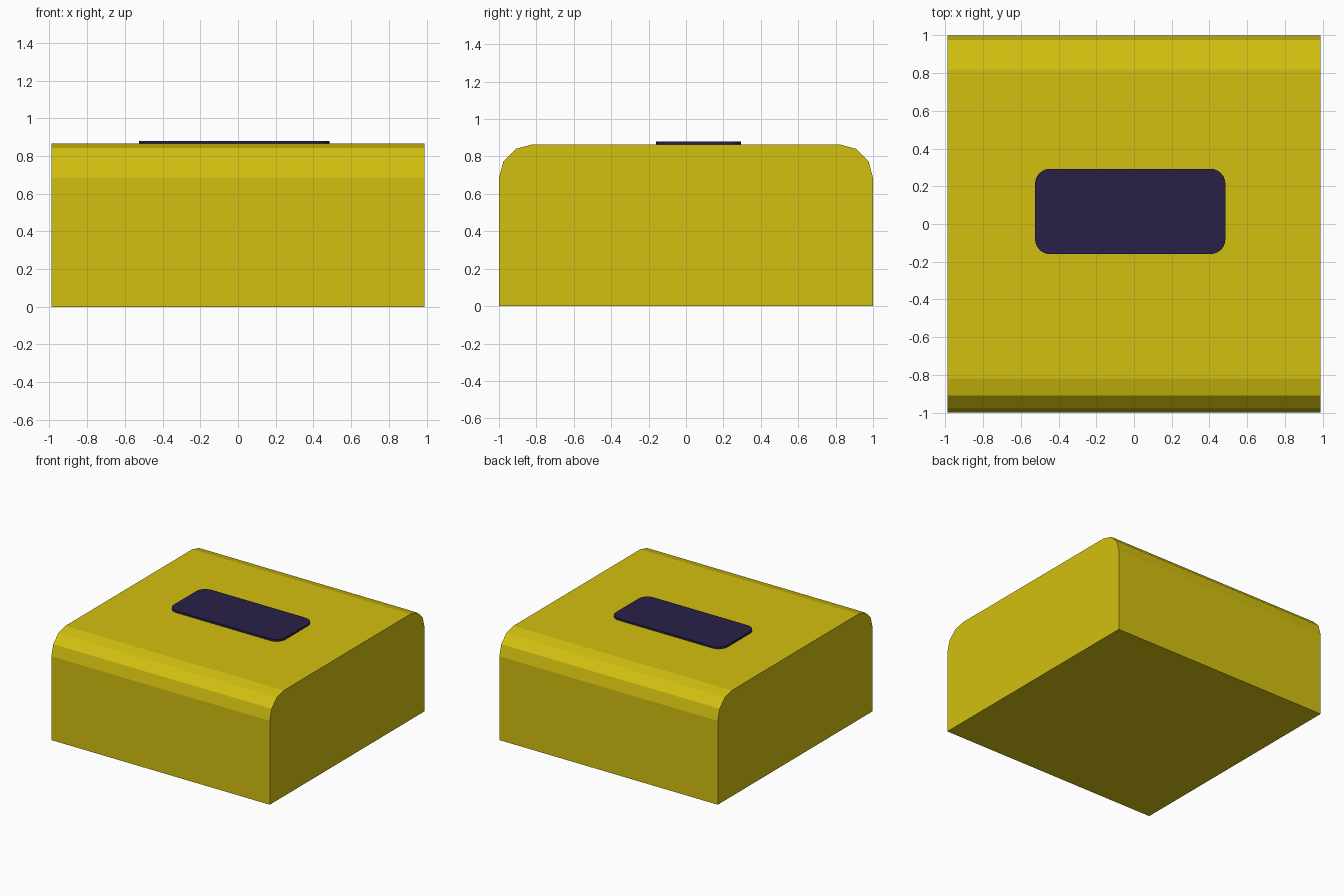
import bpy
import bmesh
import math
from mathutils import Vector

if "Cube" in bpy.data.objects:
    bpy.data.objects.remove(bpy.data.objects["Cube"])


def arc(cu, cv, r, start, steps):
    """Points of a quarter circle, counter-clockwise from the start angle."""
    return [(cu + r * math.cos(math.radians(start + 90 * i / steps)),
             cv + r * math.sin(math.radians(start + 90 * i / steps)))
            for i in range(steps + 1)]


def prism(name, outline, depth, colour):
    """Extrude a closed 3D outline along the depth vector."""
    bm = bmesh.new()
    face = bm.faces.new([bm.verts.new(p) for p in outline])
    ext = bmesh.ops.extrude_face_region(bm, geom=[face], use_keep_orig=True)
    moved = [g for g in ext["geom"] if isinstance(g, bmesh.types.BMVert)]
    bmesh.ops.translate(bm, verts=moved, vec=Vector(depth))
    bmesh.ops.recalc_face_normals(bm, faces=bm.faces)
    mesh = bpy.data.meshes.new(name)
    bm.to_mesh(mesh)
    bm.free()
    mat = bpy.data.materials.new(name + "_paint")
    mat.diffuse_color = (*colour, 1)
    mat.use_nodes = True
    mat.node_tree.nodes["Principled BSDF"].inputs["Base Color"].default_value = mat.diffuse_color
    mesh.materials.append(mat)
    obj = bpy.data.objects.new(name, mesh)
    bpy.context.collection.objects.link(obj)
    return obj


# Main block: side profile with faceted top edges, extruded across the width
HALF_X, HEIGHT, R = 0.988, 0.865, 0.18
profile = [(-1, 0), (1, 0)]
profile += arc(1 - R, HEIGHT - R, R, 0, 3) + arc(R - 1, HEIGHT - R, R, 90, 3)
prism("body", [(-HALF_X, y, z) for y, z in profile], (2 * HALF_X, 0, 0),
      (0.65, 0.53, 0.005))

# Thin dark plate with rounded corners, resting on the top
X0, X1, Y0, Y1, PR = -0.525, 0.485, -0.16, 0.293, 0.08
plate = (arc(X1 - PR, Y1 - PR, PR, 0, 6) + arc(X0 + PR, Y1 - PR, PR, 90, 6)
         + arc(X0 + PR, Y0 + PR, PR, 180, 6) + arc(X1 - PR, Y0 + PR, PR, 270, 6))
prism("top_plate", [(x, y, HEIGHT - 0.002) for x, y in plate], (0, 0, 0.017),
      (0.022, 0.014, 0.065))
